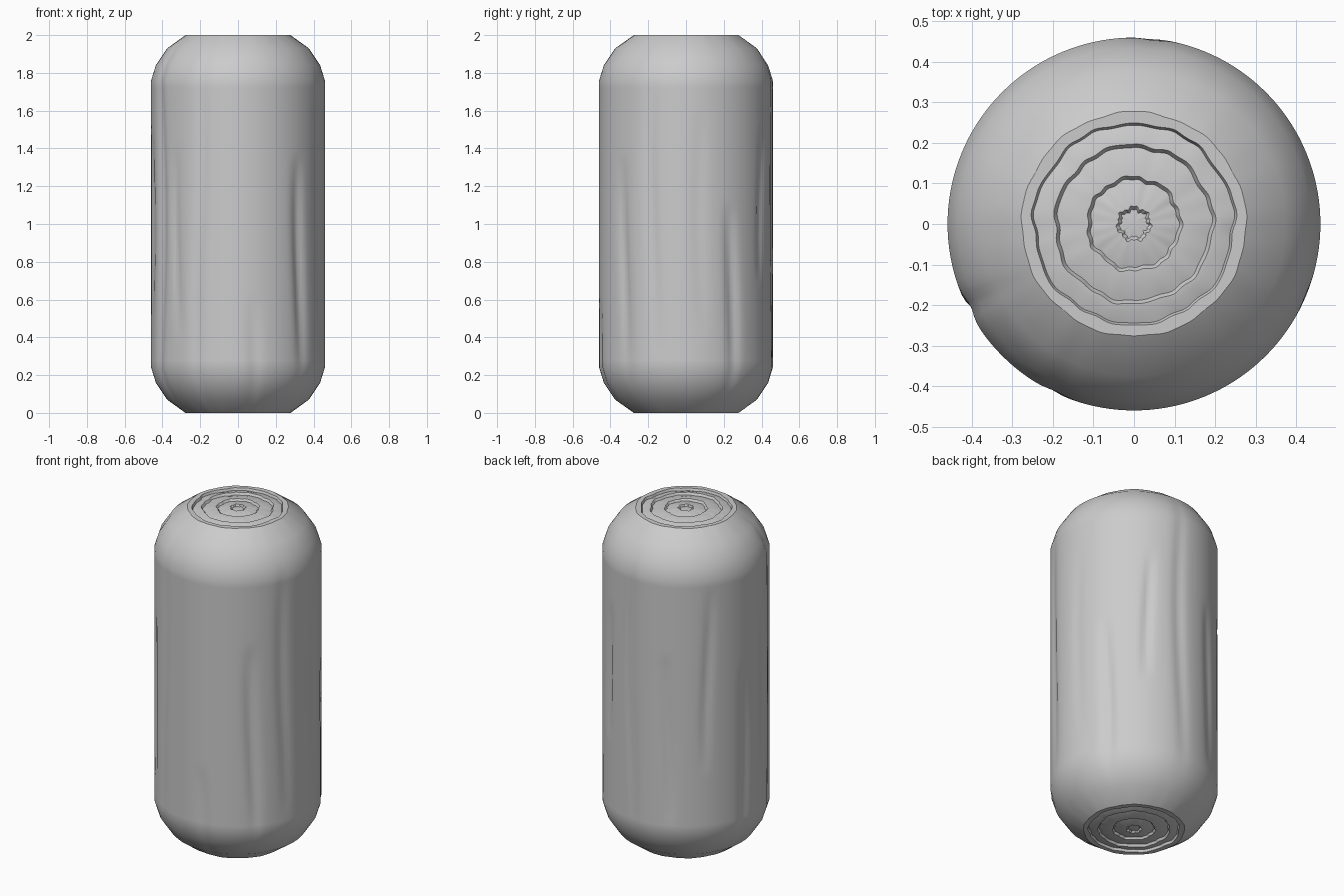
import bpy, bmesh, math, random

cube = bpy.data.objects.get("Cube")
if cube:
    bpy.data.objects.remove(cube)

random.seed(4)
SEGMENTS = 144
RIM = 0.277

grey = bpy.data.materials.new("plain grey")
grey.use_nodes = True
GREY = (0.6, 0.6, 0.6, 1)
grey.diffuse_color = GREY
grey.node_tree.nodes["Principled BSDF"].inputs["Base Color"].default_value = GREY

# Bark grooves: angle in degrees, low end, high end, depth, half width in degrees
GROOVES = [
    (10, 0.4, 1.6, 0.006, 4), (31, 0.1, 1.1, 0.016, 4), (60, 0.7, 1.5, 0.014, 3),
    (84, 0.2, 1.9, 0.010, 4), (112, 0.3, 1.3, 0.012, 4), (140, 0.6, 1.7, 0.012, 3),
    (168, 0.1, 1.2, 0.012, 4), (190, 0.5, 1.5, 0.010, 4), (208, 0.0, 2.0, 0.016, 4),
    (226, 0.4, 1.4, 0.014, 3), (244, 0.0, 2.0, 0.008, 4), (280, 0.0, 0.6, 0.008, 4),
    (315, 0.2, 1.35, 0.018, 4), (338, 0.3, 1.8, 0.010, 4),
]
PHASES = [random.uniform(0, math.tau) for groove in GROOVES]


def groove_depth(angle, z):
    depth = 0
    for (centre, low, high, deep, width), phase in zip(GROOVES, PHASES):
        if not low <= z <= high:
            continue
        wander = centre + 2 * math.sin(3 * z + phase)
        offset = (math.degrees(angle) - wander + 180) % 360 - 180
        fade = math.sin(math.pi * (z - low) / (high - low)) ** 0.6
        depth += deep * fade * math.exp(-(offset / width) ** 2)
    return depth


def rim_radius(angle):
    return RIM + 0.002 * math.sin(9 * angle) + 0.001 * math.sin(23 * angle)


def finish(name, bm):
    bmesh.ops.recalc_face_normals(bm, faces=bm.faces)
    mesh = bpy.data.meshes.new(name)
    bm.to_mesh(mesh)
    bm.free()
    obj = bpy.data.objects.new(name, mesh)
    bpy.context.collection.objects.link(obj)
    mesh.materials.append(grey)
    bpy.ops.object.select_all(action='DESELECT')
    obj.select_set(True)
    bpy.context.view_layer.objects.active = obj
    bpy.ops.object.shade_smooth_by_angle(angle=math.radians(40))
    return obj


def bridge(bm, rings):
    for a, b in zip(rings, rings[1:]):
        for i in range(SEGMENTS):
            j = (i + 1) % SEGMENTS
            bm.faces.new((a[i], a[j], b[j], b[i]))


ANGLES = [math.tau * i / SEGMENTS for i in range(SEGMENTS)]

# Log side: rounded shoulders and straight wall, with bark grooves pressed in
shoulder = [(RIM, 0), (0.375, 0.07), (0.435, 0.16), (0.46, 0.24)]
wall = [(0.46, 0.24 + 1.52 * k / 40) for k in range(1, 40)]
profile = shoulder + wall + [(r, 2 - z) for r, z in reversed(shoulder)]
bm = bmesh.new()
rings = []
for radius, z in profile:
    ring = []
    for a in ANGLES:
        r = rim_radius(a) if radius == RIM else radius - groove_depth(a, z)
        ring.append(bm.verts.new((r * math.cos(a), r * math.sin(a), z)))
    rings.append(ring)
bridge(bm, rings)
finish("log_side", bm)

# Cut ends: growth rings with a steep inner step and a gentle slope outward
STEPS = [(1.0, 0), (0.9, 0), (0.88, 0.014), (0.77, 0.004), (0.71, 0.002),
         (0.68, 0.015), (0.54, 0.004), (0.42, 0.002), (0.39, 0.014),
         (0.25, 0.004), (0.15, 0.002), (0.12, 0.012)]
for name, end, facing in (("top_growth_rings", 2, 1), ("bottom_growth_rings", 0, -1)):
    bm = bmesh.new()
    rings = []
    for k, (scale, sink) in enumerate(STEPS):
        ring = []
        for a in ANGLES:
            wobble = 0.003 * math.sin(7 * a + k // 3) + 0.002 * math.sin(17 * a + k // 3)
            r = rim_radius(a) * scale + (wobble if k else 0)
            ring.append(bm.verts.new((r * math.cos(a), r * math.sin(a), end - facing * sink)))
        rings.append(ring)
    bridge(bm, rings)
    centre = bm.verts.new((0, 0, end - facing * 0.008))
    for i in range(SEGMENTS):
        bm.faces.new((rings[-1][i], rings[-1][(i + 1) % SEGMENTS], centre))
    obj = finish(name, bm)
    if obj.data.polygons[0].normal.z * facing < 0:
        obj.data.flip_normals()
